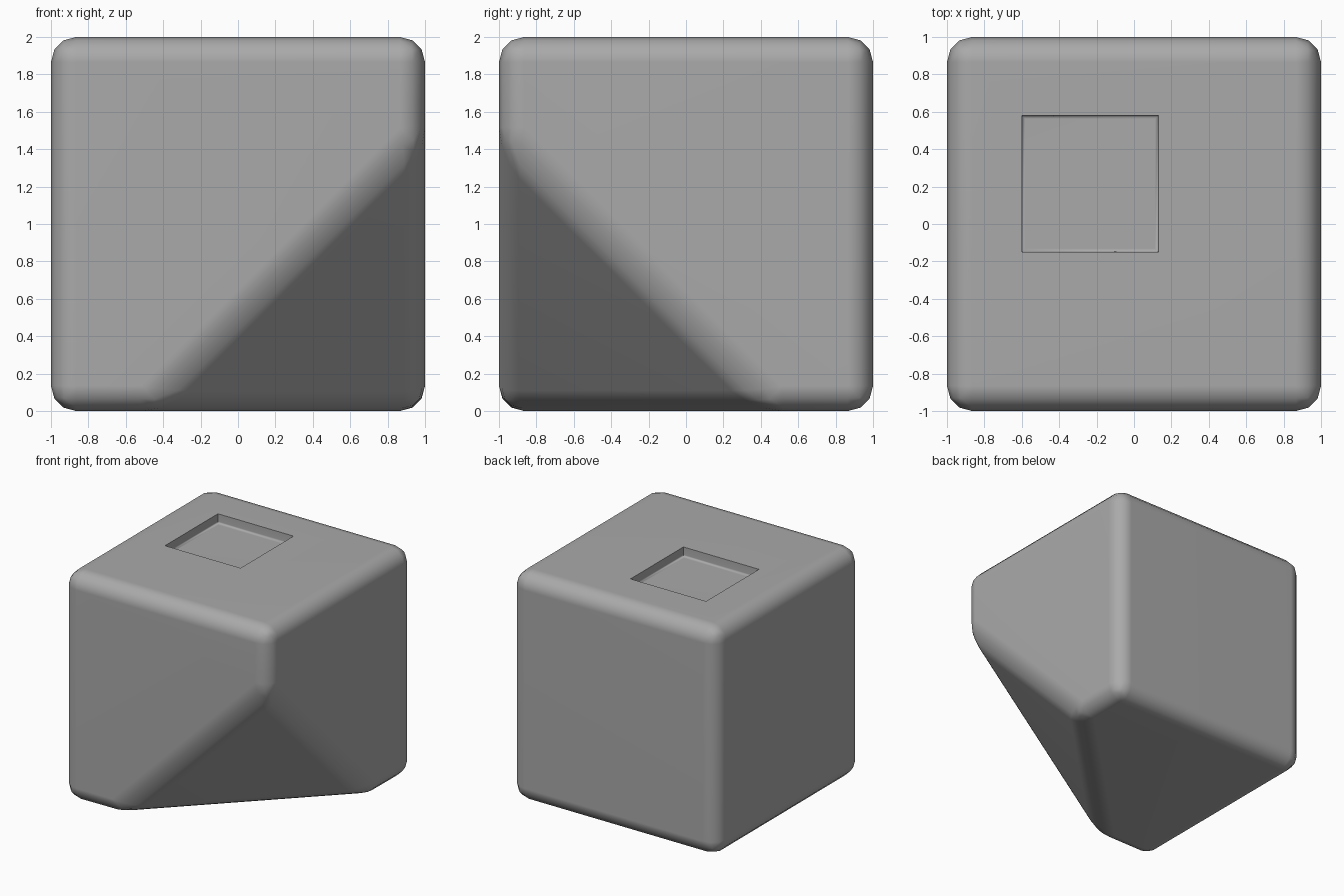
import bpy
import bmesh
import math
from mathutils import Matrix, Vector

if "Cube" in bpy.data.objects:
    bpy.data.objects.remove(bpy.data.objects["Cube"], do_unlink=True)

CUT = 1.46      # length of the missing corner along each edge
ROUND = 0.135   # radius of the rounded edges
DEPTH = 0.085   # depth of the square recess

grey = bpy.data.materials.new("plain_grey")
grey.use_nodes = True
colour = (0.4, 0.4, 0.4, 1)
grey.diffuse_color = colour
grey.node_tree.nodes["Principled BSDF"].inputs["Base Color"].default_value = colour


def make_object(name, bm):
    mesh = bpy.data.meshes.new(name)
    bmesh.ops.recalc_face_normals(bm, faces=bm.faces)
    bm.to_mesh(mesh)
    bm.free()
    mesh.materials.append(grey)
    obj = bpy.data.objects.new(name, mesh)
    bpy.context.collection.objects.link(obj)
    return obj


def box(low, high):
    low, high = Vector(low), Vector(high)
    bm = bmesh.new()
    place = Matrix.Translation((low + high) / 2) @ Matrix.Diagonal((*(high - low), 1))
    bmesh.ops.create_cube(bm, size=1, matrix=place)
    return bm


# Block with its lower front corner sliced off, all edges rounded
bm = box((-1, -1, 0), (1, 1, 2))
bmesh.ops.bisect_plane(bm, geom=bm.verts[:] + bm.edges[:] + bm.faces[:],
                       plane_co=(1, -1, CUT), plane_no=(1, -1, -1), clear_outer=True)
bmesh.ops.holes_fill(bm, edges=[e for e in bm.edges if e.is_boundary], sides=0)
bmesh.ops.bevel(bm, geom=bm.edges[:], offset=ROUND, offset_type='OFFSET',
                segments=3, profile=0.5, affect='EDGES', clamp_overlap=True)
block = make_object("block", bm)

# Square recess in the top, with a small fillet around its floor
bm = box((-0.6, -0.15, 2 - DEPTH), (0.13, 0.58, 2.2))
floor = [e for e in bm.edges if all(v.co.z < 2 for v in e.verts)]
bmesh.ops.bevel(bm, geom=floor, offset=0.018, segments=2, profile=0.5, affect='EDGES')
cutter = make_object("recess_cutter", bm)
cutter.hide_render = True

bpy.ops.object.select_all(action='DESELECT')
bpy.context.view_layer.objects.active = block
block.select_set(True)
cut = block.modifiers.new("recess", 'BOOLEAN')
cut.operation = 'DIFFERENCE'
cut.solver = 'EXACT'
cut.object = cutter
bpy.ops.object.modifier_apply(modifier=cut.name)
bpy.data.objects.remove(cutter, do_unlink=True)

# Smooth rounded edges, flat sides, crisp recess rim
bpy.ops.object.shade_smooth_by_angle(angle=math.radians(50))
weighted = block.modifiers.new("flat_sides", 'WEIGHTED_NORMAL')
weighted.keep_sharp = True
